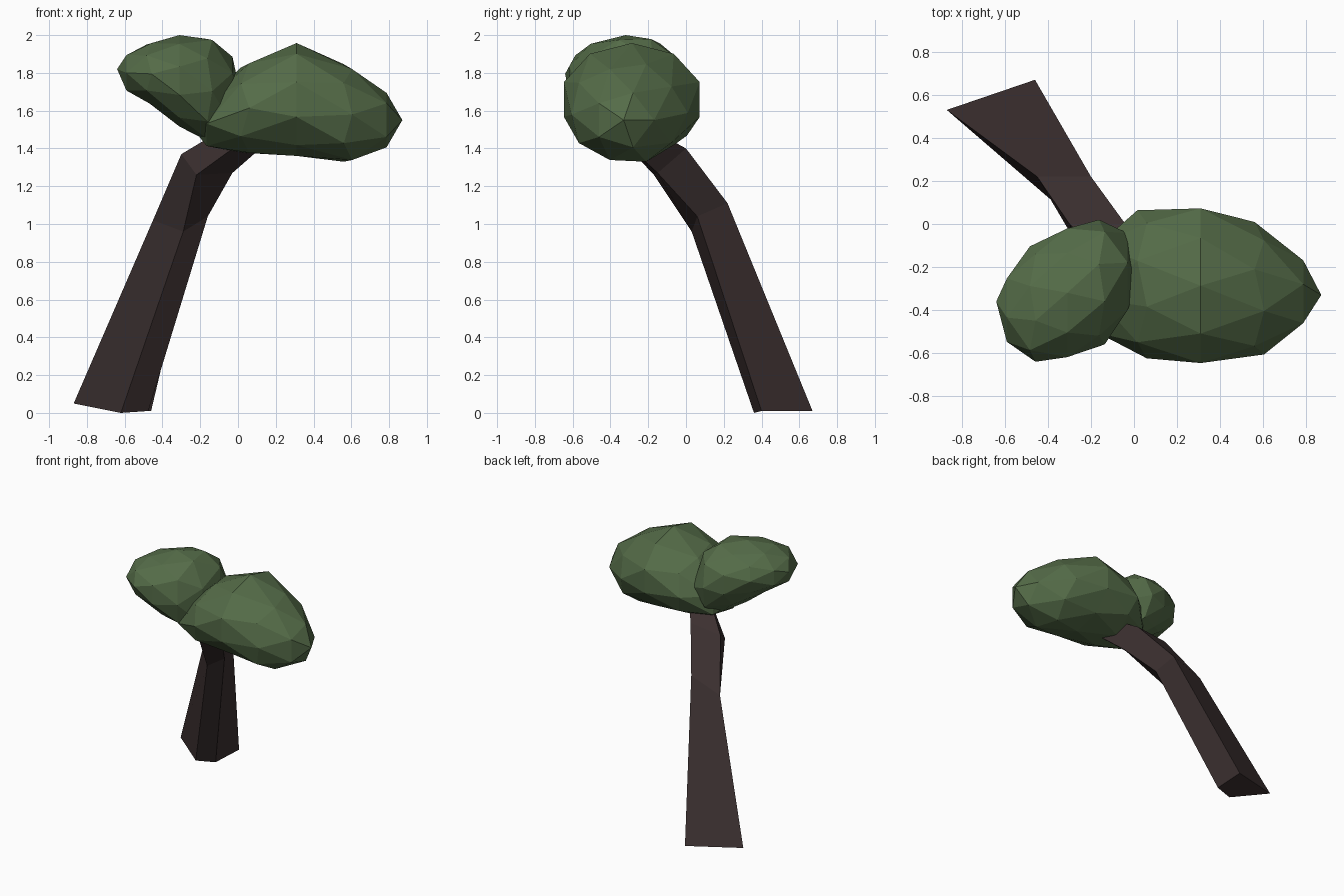
import bpy, bmesh, math

if "Cube" in bpy.data.objects:
    bpy.data.objects.remove(bpy.data.objects["Cube"])


def material(name, rgb):
    m = bpy.data.materials.new(name)
    m.diffuse_color = (*rgb, 1)
    m.use_nodes = True
    m.node_tree.nodes["Principled BSDF"].inputs["Base Color"].default_value = m.diffuse_color
    return m


def finish(bm, name, mat):
    bmesh.ops.recalc_face_normals(bm, faces=bm.faces)
    me = bpy.data.meshes.new(name)
    bm.to_mesh(me)
    bm.free()
    me.materials.append(mat)
    ob = bpy.data.objects.new(name, me)
    bpy.context.collection.objects.link(ob)
    return ob


def section(stations, x):
    """Interpolate the (y0, y1, z0, z1) extents at x."""
    for a, b in zip(stations, stations[1:]):
        if x <= b[0]:
            t = max(0, (x - a[0]) / (b[0] - a[0]))
            return [p + (q - p) * t for p, q in zip(a[1:], b[1:])]
    return stations[-1][1:]


def foliage(name, stations, mat, pad):
    """Low-poly sphere with its poles along x, fitted to cross-section extents."""
    bm = bmesh.new()
    bmesh.ops.create_icosphere(bm, subdivisions=2, radius=1)
    x0, x1 = stations[0][0], stations[-1][0]
    for v in bm.verts:
        u, a, b = v.co.z, v.co.x, v.co.y
        r = max(math.hypot(a, b), 1e-6)
        x = (x0 + x1) / 2 + u * (x1 - x0) / 2
        ya, yb, za, zb = section(stations, x)
        v.co = (x,
                (ya + yb) / 2 + a / r * (yb - ya) / 2 * pad,
                (za + zb) / 2 + b / r * (zb - za) / 2 * pad)
    return finish(bm, name, mat)


bark = material("bark", (0.045, 0.03, 0.03))
leaf = material("leaf", (0.09, 0.15, 0.065))

# Leaning, bent four-sided trunk: rings from the base to the hidden tip
rings = [
    [(-.87, .53, .05), (-.62, .36, 0), (-.475, .40, .01), (-.46, .67, .01)],
    [(-.45, .22, 1.02), (-.29, .03, .96), (-.16, .06, 1.04), (-.20, .22, 1.11)],
    [(-.30, .0, 1.37), (-.22, -.17, 1.26), (-.03, -.15, 1.27), (-.04, .0, 1.40)],
    [(-.05, -.22, 1.52), (.0, -.32, 1.42), (.13, -.30, 1.41), (.11, -.19, 1.50)],
]
bm = bmesh.new()
loops = [[bm.verts.new(p) for p in ring] for ring in rings]
for lo, hi in zip(loops, loops[1:]):
    for i in range(4):
        j = (i + 1) % 4
        bm.faces.new((lo[i], lo[j], hi[j], hi[i]))
bm.faces.new(loops[0])
bm.faces.new(loops[-1])
finish(bm, "trunk", bark)

# Large leaf clump, stations are (x, y0, y1, z0, z1)
foliage("large_foliage", [
    (-.25, -.30, -.30, 1.52, 1.52),
    (-.17, -.50, -.06, 1.41, 1.65),
    (.02, -.61, .06, 1.37, 1.84),
    (.29, -.66, .09, 1.37, 1.96),
    (.57, -.62, .0, 1.32, 1.85),
    (.78, -.50, -.16, 1.39, 1.71),
    (.87, -.33, -.33, 1.55, 1.55)], leaf, 1.02)

# Small leaf clump, higher on the left
foliage("small_foliage", [
    (-.64, -.36, -.36, 1.82, 1.82),
    (-.59, -.55, -.22, 1.70, 1.90),
    (-.48, -.64, -.10, 1.64, 1.96),
    (-.33, -.64, -.01, 1.53, 2.0),
    (-.20, -.60, .02, 1.44, 2.0),
    (-.09, -.53, .02, 1.40, 1.98),
    (-.03, -.44, -.04, 1.42, 1.90),
    (.02, -.25, -.25, 1.66, 1.66)], leaf, 1.0)
